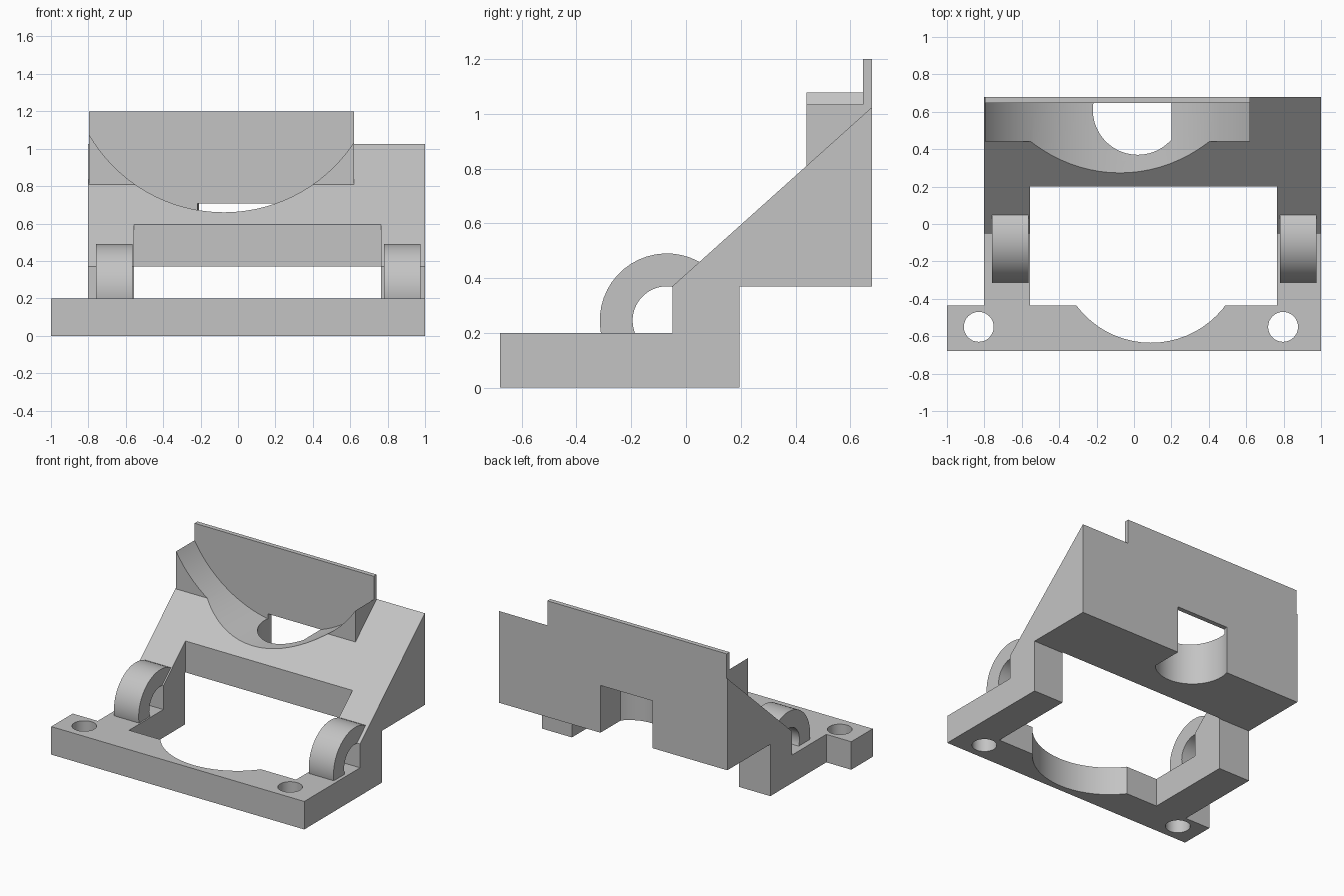
import bpy, bmesh
from math import radians, sin, cos

if "Cube" in bpy.data.objects:
    bpy.data.objects.remove(bpy.data.objects["Cube"], do_unlink=True)

grey = bpy.data.materials.new("plain grey")
grey.use_nodes = True
colour = (0.55, 0.55, 0.55, 1)
grey.diffuse_color = colour
grey.node_tree.nodes["Principled BSDF"].inputs["Base Color"].default_value = colour

PLACE = {"x": lambda a, b, t: (t, a, b),
         "y": lambda a, b, t: (a, t, b),
         "z": lambda a, b, t: (a, b, t)}


def prism(name, axis, outline, lo, hi):
    """Extrude a 2D outline along an axis from lo to hi."""
    bm = bmesh.new()
    face = bm.faces.new([bm.verts.new(PLACE[axis](a, b, lo)) for a, b in outline])
    new = bmesh.ops.extrude_face_region(bm, geom=[face])["geom"]
    shift = PLACE[axis](0, 0, hi - lo)
    bmesh.ops.translate(bm, vec=shift, verts=[v for v in new if isinstance(v, bmesh.types.BMVert)])
    bmesh.ops.recalc_face_normals(bm, faces=bm.faces)
    mesh = bpy.data.meshes.new(name)
    bm.to_mesh(mesh)
    bm.free()
    mesh.materials.append(grey)
    obj = bpy.data.objects.new(name, mesh)
    bpy.context.collection.objects.link(obj)
    return obj


def arc(a, b, r, start, end, n):
    steps = [radians(start + (end - start) * i / n) for i in range(n + 1)]
    return [(a + r * cos(t), b + r * sin(t)) for t in steps]


def circle(a, b, r, n=64):
    return arc(a, b, r, 0, 360, n)[:-1]


def rect(a0, a1, b0, b1):
    return [(a0, b0), (a1, b0), (a1, b1), (a0, b1)]


def combine(target, tool, operation="DIFFERENCE"):
    mod = target.modifiers.new("combine", "BOOLEAN")
    mod.operation, mod.solver, mod.object = operation, "EXACT", tool
    bpy.context.view_layer.objects.active = target
    bpy.ops.object.modifier_apply(modifier=mod.name)
    bpy.data.objects.remove(tool, do_unlink=True)


def smooth(obj):
    bpy.ops.object.select_all(action="DESELECT")
    obj.select_set(True)
    bpy.context.view_layer.objects.active = obj
    bpy.ops.object.shade_smooth_by_angle(angle=radians(30))


# Bracket body: side profile of foot, posts and sloped wedge
side = [(-0.68, 0), (0.195, 0), (0.195, 0.37), (0.68, 0.37), (0.68, 1.025),
        (-0.05, 0.37), (-0.05, 0.2), (-0.68, 0.2)]
body = prism("bracket_body", "x", side, -1, 1)

# Left-hand step and the central opening between the arms
combine(body, prism("step_cutter", "z", rect(-1.2, -0.803, -0.437, 1), -0.1, 1.5))
combine(body, prism("opening_cutter", "z", rect(-0.555, 0.765, -0.437, 0.2), -0.1, 1.5))

# Cradle block and raised back plate
combine(body, prism("cradle_block", "z", rect(-0.797, 0.62, 0.44, 0.68), 0.6, 1.2), "UNION")

# Round trough of the cradle, stopping at the back plate
combine(body, prism("trough_cutter", "y", circle(-0.075, 1.493, 0.833, 96), 0, 0.647))

# Passage through the wedge, open at the back
passage = [(0.2, 0.8)] + arc(0.02, 0.61, 0.24, -41.4, -197, 32) + [(-0.21, 0.8)]
combine(body, prism("passage_cutter", "z", passage, 0.2, 0.708))

# Curved relief in the foot and the two screw holes
combine(body, prism("relief_cutter", "z", circle(0.09, -0.1375, 0.4975), -0.1, 0.28))
for x in (-0.83, 0.797):
    combine(body, prism("screw_cutter", "z", circle(x, -0.55, 0.08, 32), -0.1, 0.3))
smooth(body)

# Curved loops joining the foot to the posts
loop = arc(-0.07, 0.245, 0.245, 205, 25, 24) + arc(-0.07, 0.245, 0.125, 25, 205, 24)
for name, x0, x1 in (("right_loop", -0.76, -0.565), ("left_loop", 0.78, 0.975)):
    smooth(prism(name, "x", loop, x0, x1))
